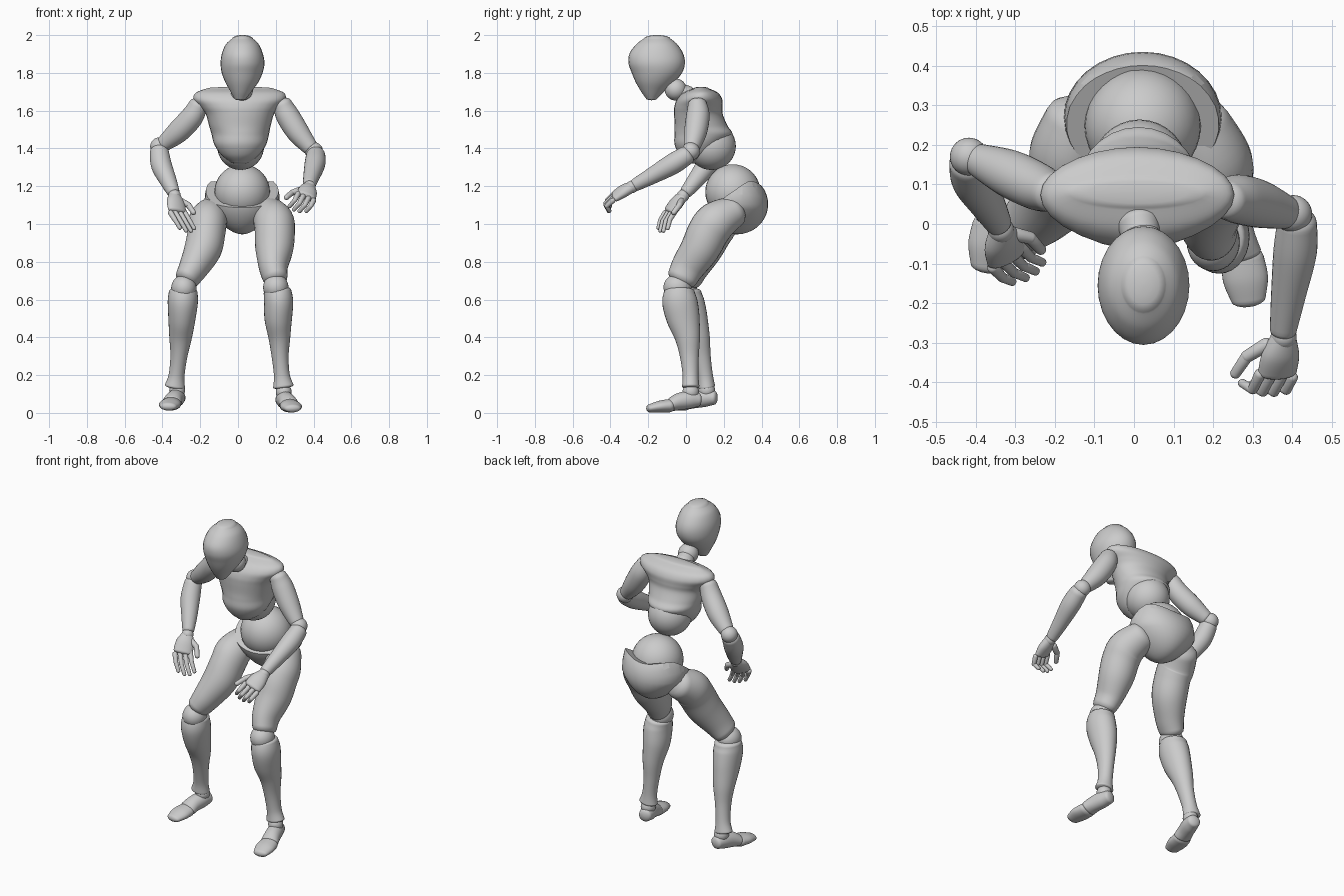
import bpy, bmesh, math
from mathutils import Vector

SIDES, STEPS = 28, 6


def finish(name, bm):
    bmesh.ops.recalc_face_normals(bm, faces=bm.faces)
    for f in bm.faces:
        f.smooth = True
    me = bpy.data.meshes.new(name)
    bm.to_mesh(me)
    bm.free()
    ob = bpy.data.objects.new(name, me)
    bpy.context.collection.objects.link(ob)
    return ob


def spline(p, i, t):
    a, b, c, d = (p[max(0, min(len(p) - 1, k))] for k in (i - 1, i, i + 1, i + 2))
    return [0.5 * (2 * q + (r - o) * t + (2 * o - 5 * q + 4 * r - s) * t * t
                   + (3 * q - o - 3 * r + s) * t ** 3) for o, q, r, s in zip(a, b, c, d)]


def loft(name, rings, cap=0.6, flat=False, steps=STEPS, across=(1, 0, 0)):
    """Smooth tube through rings (x, y, z, ra[, rb]) with rounded ends."""
    p = [tuple(r) if len(r) == 5 else tuple(r) + (r[3],) for r in rings]
    pts = [spline(p, i, k / steps) for i in range(len(p) - 1) for k in range(steps)] + [p[-1]]
    pos = [Vector(q[:3]) for q in pts]
    n = len(pts)
    bm = bmesh.new()
    loops = []

    def ring(c, t, ra, rb):
        e1 = Vector(across)
        e1 = (e1 - t * e1.dot(t)).normalized()
        e2 = t.cross(e1)
        loops.append([bm.verts.new(c + e1 * ra * math.cos(a) + e2 * rb * math.sin(a))
                      for a in (2 * math.pi * k / SIDES for k in range(SIDES))])

    def tangent(i):
        if flat:
            return Vector((0, 0, 1))
        return (pos[min(n - 1, i + 1)] - pos[max(0, i - 1)]).normalized()

    angles = [math.radians(a) for a in (86, 68, 45, 22)]
    for end in (0, 1):
        i = (n - 1) * end
        t, (ra, rb) = tangent(i), pts[i][3:]
        d = cap * min(ra, rb) * (1 if end else -1)
        caps = [(pos[i] + t * d * math.sin(a), t, ra * math.cos(a), rb * math.cos(a)) for a in angles]
        if end == 0:
            for c in caps:
                ring(*c)
            for j in range(n):
                ring(pos[j], tangent(j), *pts[j][3:])
        else:
            for c in reversed(caps):
                ring(*c)
    for a, b in zip(loops, loops[1:]):
        for k in range(SIDES):
            m = (k + 1) % SIDES
            bm.faces.new((a[k], a[m], b[m], b[k]))
    bm.faces.new(loops[0])
    bm.faces.new(loops[-1])
    return finish(name, bm)


def ball(name, c, r):
    bm = bmesh.new()
    bmesh.ops.create_uvsphere(bm, u_segments=32, v_segments=18, radius=1)
    r = r if isinstance(r, tuple) else (r, r, r)
    bmesh.ops.scale(bm, vec=r, verts=bm.verts)
    bmesh.ops.translate(bm, vec=c, verts=bm.verts)
    return finish(name, bm)


# head and neck
loft("head", [(.012, -.182, 1.665, .032, .03), (.016, -.177, 1.7, .055, .06), (.02, -.164, 1.75, .087, .102),
              (.022, -.154, 1.8, .108, .133), (.024, -.155, 1.85, .116, .149), (.023, -.157, 1.9, .109, .143),
              (.023, -.155, 1.95, .088, .11), (.024, -.153, 1.982, .055, .07)], cap=.33, flat=True)
ball("neck_ball", (.022, -.055, 1.712), .058)
loft("neck", [(.02, -.04, 1.705, .045), (.012, .0, 1.68, .055)])

# chest shell with rib cage below
loft("chest", [(.01, .065, 1.33, .055, .06), (.012, .062, 1.365, .1, .095), (.012, .07, 1.42, .137, .13),
               (.012, .092, 1.475, .152, .153), (.01, .08, 1.52, .163, .14), (.01, .066, 1.58, .18, .129),
               (.008, .066, 1.62, .208, .128), (.008, .072, 1.66, .243, .12), (.01, .077, 1.695, .233, .092),
               (.01, .08, 1.718, .175, .04)], cap=.2, flat=True)
ball("rib_cage", (.014, .135, 1.412), (.124, .129, .126))

# belly ball and pelvis: rim low in front, raised at the hips
ball("belly", (.022, .248, 1.17), (.147, .146, .146))
pelvis = ball("pelvis", (0, 0, 0), (.2, .167, .16))
bm = bmesh.new()
bm.from_mesh(pelvis.data)
bmesh.ops.bisect_plane(bm, geom=bm.verts[:] + bm.edges[:] + bm.faces[:], plane_co=(0, 0, .045),
                       plane_no=(0, -.36, .93), clear_outer=True)
bmesh.ops.holes_fill(bm, edges=[e for e in bm.edges if e.is_boundary])
for v in bm.verts:
    if v.co.z < 0:
        v.co.x *= 1 + 2.6 * v.co.z
        if v.co.y < 0:
            v.co.y *= 1 + 1.5 * v.co.z
    else:
        v.co.z *= 1 + min(1, (v.co.x / .17) ** 2) * .8
    v.co += Vector((.022, .268, 1.105))
for f in bm.faces:
    f.smooth = len(f.verts) < 5
bm.to_mesh(pelvis.data)
bm.free()

# legs
loft("thigh_left", [(.153, .25, 1.065, .09, .085), (.188, .165, 1.015, .107, .108), (.195, .12, .96, .106, .11),
                    (.192, .075, .87, .101, .104), (.187, .012, .775, .078, .09), (.197, -.02, .715, .066, .08)])
loft("thigh_right", [(-.135, .262, 1.06, .09, .085), (-.16, .185, 1.015, .102, .106), (-.166, .14, .96, .1, .108),
                     (-.185, .09, .87, .099, .104), (-.232, .035, .775, .08, .09), (-.268, .008, .715, .066, .08)])
ball("knee_left", (.2, -.045, .665), (.067, .074, .07))
ball("knee_right", (-.287, -.015, .66), (.067, .074, .07))
loft("shin_left", [(.208, -.035, .645, .073, .08), (.215, -.033, .59, .077, .093), (.213, -.015, .5, .073, .088),
                   (.219, .008, .4, .058, .067), (.223, .018, .3, .045, .05), (.232, .024, .2, .042, .042),
                   (.24, .025, .14, .055, .046)], cap=.25)
loft("shin_right", [(-.29, 0, .645, .075, .08), (-.292, .003, .59, .08, .093), (-.297, .027, .5, .072, .088),
                    (-.304, .06, .4, .06, .067), (-.313, .081, .3, .045, .05), (-.325, .1, .2, .042, .042),
                    (-.334, .108, .14, .054, .046)], cap=.25)
for side, s, dx, dy, dz in (("left", 1, 0, 0, 0), ("right", -1, -.08, .085, .01)):
    def at(x, y, z, *r):
        return (s * x + dx, y + dy, z + dz) + r
    ball("ankle_" + side, at(.242, .025, .11), (.042, .044, .045))
    loft("foot_" + side, [at(.235, .065, .07, .038, .037), at(.245, .02, .07, .045, .047),
                          at(.26, -.035, .06, .047, .045), at(.27, -.075, .045, .052, .037)], cap=.45)
    loft("toes_" + side, [at(.274, -.088, .038, .054, .035), at(.282, -.14, .033, .057, .031),
                          at(.289, -.19, .024, .044, .022)], cap=.9)

# arms: shoulder to elbow, elbow, elbow to wrist
arms = {
    "left": ([(.235, .06, 1.635, .05), (.262, .063, 1.575, .062), (.318, .05, 1.485, .06), (.382, .03, 1.405, .043)],
             (.402, .025, 1.385),
             [(.412, .005, 1.365, .05), (.407, -.07, 1.318, .055), (.39, -.18, 1.255, .044), (.377, -.268, 1.207, .034)]),
    "right": ([(-.21, .08, 1.63, .05), (-.245, .095, 1.565, .06), (-.315, .128, 1.49, .06), (-.39, .16, 1.427, .043)],
              (-.417, .17, 1.41),
              [(-.417, .155, 1.385, .05), (-.405, .11, 1.31, .055), (-.37, .05, 1.23, .045), (-.343, .002, 1.17, .034)]),
}
for side, (upper, elbow, fore) in arms.items():
    loft("upper_arm_" + side, upper)
    ball("elbow_" + side, elbow, .048)
    loft("forearm_" + side, fore)

# hands: palm rings, palm width direction, inner and outer knuckle, two finger bends, thumb path
hands = {
    "left": ([(.378, -.285, 1.197, .033, .028), (.37, -.33, 1.175, .05, .031), (.362, -.375, 1.147, .052, .024)],
             (.9, 0, -.4), (.318, -.38, 1.16), (.4, -.387, 1.125), (-.018, -.038, -.035), (-.045, -.022, -.066),
             [(.335, -.305, 1.182), (.285, -.335, 1.165), (.256, -.378, 1.14)]),
    "right": ([(-.336, -.015, 1.15, .032, .027), (-.33, -.047, 1.115, .052, .029), (-.322, -.082, 1.07, .054, .023)],
              (.8, .6, 0), (-.29, -.055, 1.072), (-.357, -.11, 1.06), (.03, -.03, -.048), (.058, -.042, -.095),
              [(-.305, -.025, 1.122), (-.262, -.035, 1.1), (-.235, -.065, 1.06)]),
}


def digit(name, points, r):
    for j, (a, b) in enumerate(zip(points, points[1:])):
        k = r * (1 - .15 * j)
        loft(f"{name}_{j + 1}", [(*a, k), (*b, k * .88)], cap=.9, steps=2)


for side, (palm, across, inner, outer, bend, tip, thumb) in hands.items():
    ball("wrist_" + side, palm[0][:3], .033)
    loft("palm_" + side, palm, across=across)
    for i in range(4):
        base = Vector(inner).lerp(Vector(outer), i / 3)
        size = (1, 1.1, 1.05, .85)[i]
        digit(f"finger_{side}_{i + 1}", [base, base + Vector(bend) * size, base + Vector(tip) * size], .0145)
    digit("thumb_" + side, [Vector(t) for t in thumb], .018)
